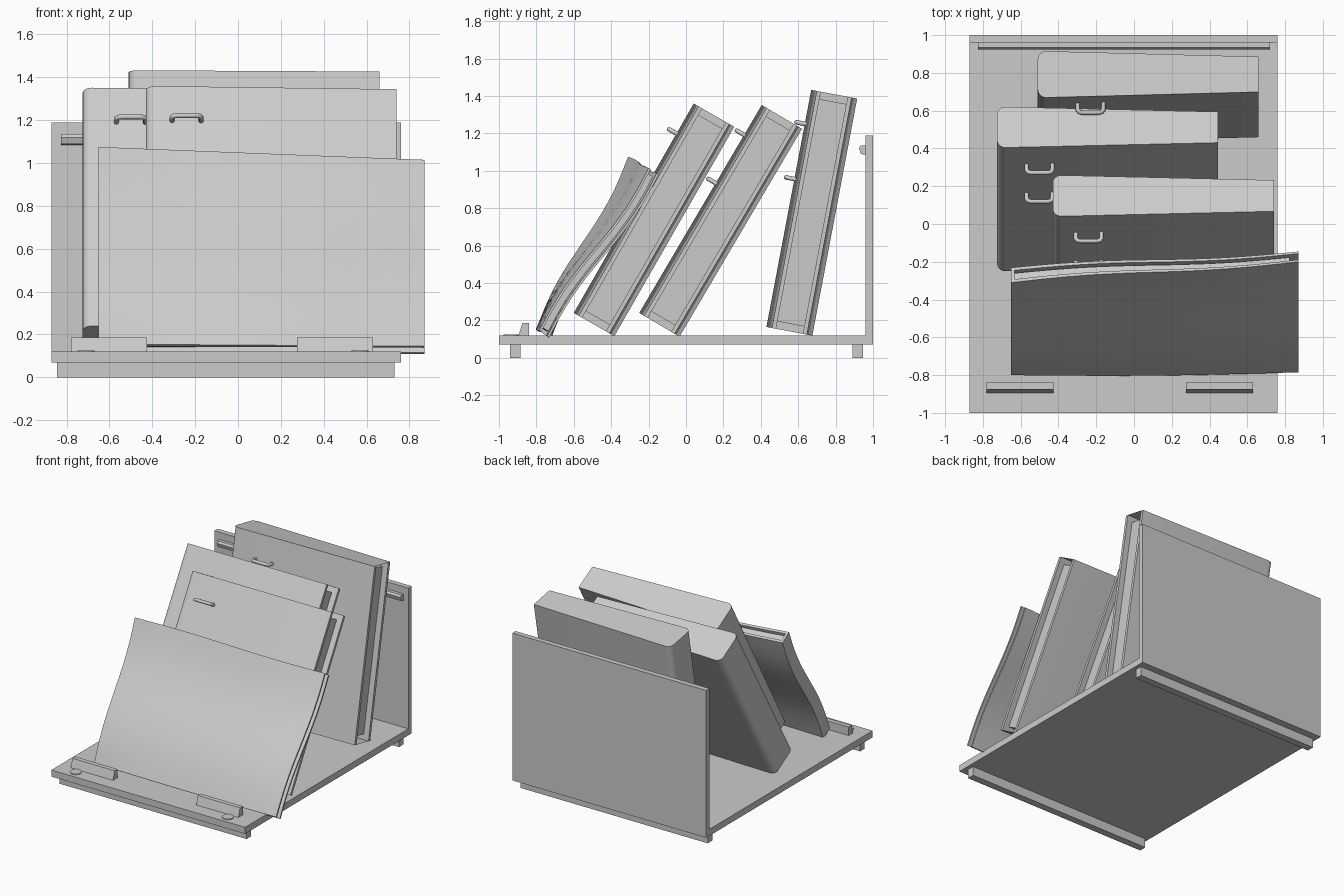
import bpy, bmesh
from math import sin, cos, pi, radians
from mathutils import Vector, Matrix

cube = bpy.data.objects.get("Cube")
if cube:
    bpy.data.objects.remove(cube, do_unlink=True)

GREY = (0.6, 0.6, 0.6, 1)
mat = bpy.data.materials.new("plain grey")
mat.use_nodes = True
mat.diffuse_color = GREY
mat.node_tree.nodes["Principled BSDF"].inputs["Base Color"].default_value = GREY


def finish(name, bm, smooth=False):
    bmesh.ops.recalc_face_normals(bm, faces=bm.faces)
    mesh = bpy.data.meshes.new(name)
    bm.to_mesh(mesh)
    bm.free()
    mesh.materials.append(mat)
    obj = bpy.data.objects.new(name, mesh)
    bpy.context.collection.objects.link(obj)
    if smooth:
        bpy.ops.object.select_all(action="DESELECT")
        obj.select_set(True)
        bpy.context.view_layer.objects.active = obj
        bpy.ops.object.shade_smooth_by_angle(angle=radians(35))
    return obj


def prism(name, outline, start, end, place, steps=1, smooth=False):
    """Sweep a 2D outline from start to end, mapping each point with place(a, b, t)."""
    bm = bmesh.new()
    rings = []
    for i in range(steps + 1):
        t = start + (end - start) * i / steps
        rings.append([bm.verts.new(place(a, b, t)) for a, b in outline])
    n = len(outline)
    for low, high in zip(rings, rings[1:]):
        for i in range(n):
            j = (i + 1) % n
            bm.faces.new((low[i], low[j], high[j], high[i]))
    caps = [bm.faces.new(rings[0]), bm.faces.new(rings[-1])]
    bmesh.ops.triangulate(bm, faces=caps)
    return finish(name, bm, smooth)


def along_x(a, b, t):
    return Vector((t, a, b))


def box(name, x0, x1, y0, y1, z0, z1):
    return prism(name, [(y0, z0), (y1, z0), (y1, z1), (y0, z1)], x0, x1, along_x)


# Rack: base board, back panel, runners, rail
box("base_board", -0.87, 0.76, -1, 0.96, 0.07, 0.12)
box("back_panel", -0.87, 0.76, 0.96, 1, 0.07, 1.19)
box("front_runner", -0.845, 0.73, -0.94, -0.885, 0, 0.07)
box("back_runner", -0.845, 0.73, 0.89, 0.945, 0, 0.07)
prism("back_rail", [(0.96, 1.085), (0.935, 1.09), (0.925, 1.12), (0.935, 1.135), (0.96, 1.135)],
      -0.825, 0.72, along_x)

# Front stops and small round pads
for side, x, pad_x in (("right", -0.78, -0.71), ("left", 0.275, 0.57)):
    prism(side + "_front_stop", [(-0.895, 0.12), (-0.84, 0.12), (-0.84, 0.185), (-0.875, 0.185)],
          x, x + 0.355, along_x)
    bm = bmesh.new()
    bmesh.ops.create_cone(bm, cap_ends=True, segments=24, radius1=0.04, radius2=0.04, depth=0.008,
                          matrix=Matrix.Translation((pad_x, -0.935, 0.122)))
    finish(side + "_round_pad", bm, True)

# Binders: tapered U-shaped cover, recessed page block, wire handles
WIDTH, DEPTH, HEIGHT, TAPER = 1.17, 0.25, 1.29, 0.03


def cover_outline(radius=0.045, board=0.022, spine=0.035):
    def taper(x):
        return TAPER * x / WIDTH
    arc = [(radius - radius * cos(k * pi / 12), radius - radius * sin(k * pi / 12))
           for k in range(7)]
    front = arc + [(WIDTH, TAPER), (WIDTH, TAPER + board)]
    inner = [(spine, board + taper(spine))]
    half = front + inner
    return half + [(x, DEPTH - y) for x, y in reversed(half)]


def page_outline(x0=0.035, x1=1.125, board=0.022):
    y0, y1 = board + TAPER * x0 / WIDTH, board + TAPER * x1 / WIDTH
    return [(x0, y0), (x1, y1), (x1, DEPTH - y1), (x0, DEPTH - y0)]


def wire_handle(name, x, z, place):
    curve = bpy.data.curves.new(name, "CURVE")
    curve.dimensions = "3D"
    curve.bevel_depth = 0.012
    curve.bevel_resolution = 2
    curve.use_fill_caps = True
    spline = curve.splines.new("POLY")
    path = [(-0.068, 0.02), (-0.068, -0.03), (-0.06, -0.042), (-0.045, -0.046)]
    path += [(-a, b) for a, b in reversed(path)]
    spline.points.add(len(path) - 1)
    for point, (a, b) in zip(spline.points, path):
        point.co = (*place(x + a, b, z), 1)
    spline.use_smooth = True
    curve.materials.append(mat)
    bpy.context.collection.objects.link(bpy.data.objects.new(name, curve))


def binder(name, x, y, z, lean, handle_x):
    turn = Matrix.Translation((x, y, z)) @ Matrix.Rotation(-radians(lean), 4, "X")

    def place(a, b, t):
        return turn @ Vector((a, b, t))

    prism(name + "_cover", cover_outline(), 0, HEIGHT, place, smooth=True)
    prism(name + "_pages", page_outline(), 0.04, HEIGHT - 0.04, place)
    for label, height in (("upper", 1.105), ("lower", 0.805)):
        wire_handle(f"{name}_{label}_handle", handle_x, height, place)


binder("front_binder", -0.43, -0.60, 0.24, 29.8, 0.19)
binder("middle_binder", -0.725, -0.25, 0.24, 30.5, 0.225)
binder("back_binder", -0.51, 0.43, 0.165, 10.7, 0.28)


# Soft folder: thin, twisted and wavy, closed on its right edge
def soft(u, w, v):
    thick = 0.095 + (0.065 - 0.095) * u
    w = 0.5 + (w - 0.5) * thick
    y = -0.80 + 0.015 * u + v * (0.49 + 0.095 * u)
    z = 0.155 - 0.01 * u + v * (0.92 - 0.05 * u)
    y += -0.022 * sin(2 * pi * v) + 0.01 * sin(2 * pi * u) * v - 0.01 * sin(pi * u) * (1 - v)
    depth = w - 0.5 + thick / 2
    return Vector((-0.65 + 1.52 * u, y + depth * 0.83, z - depth * 0.55))


def strip(u0, u1, w0, w1, count=16):
    us = [u0 + (u1 - u0) * i / count for i in range(count + 1)]
    return [(u, w0) for u in us] + [(u, w1) for u in reversed(us)]


prism("folder_front_cover", strip(0, 1, 0, 0.2), 0, 1, soft, 16, True)
prism("folder_back_cover", strip(0, 1, 0.8, 1), 0, 1, soft, 16, True)
prism("folder_spine", strip(0, 0.012, 0.2, 0.8, 1), 0, 1, soft, 16, True)
prism("folder_pages", strip(0.012, 0.97, 0.2, 0.72), 0.025, 0.975, soft, 16, True)
